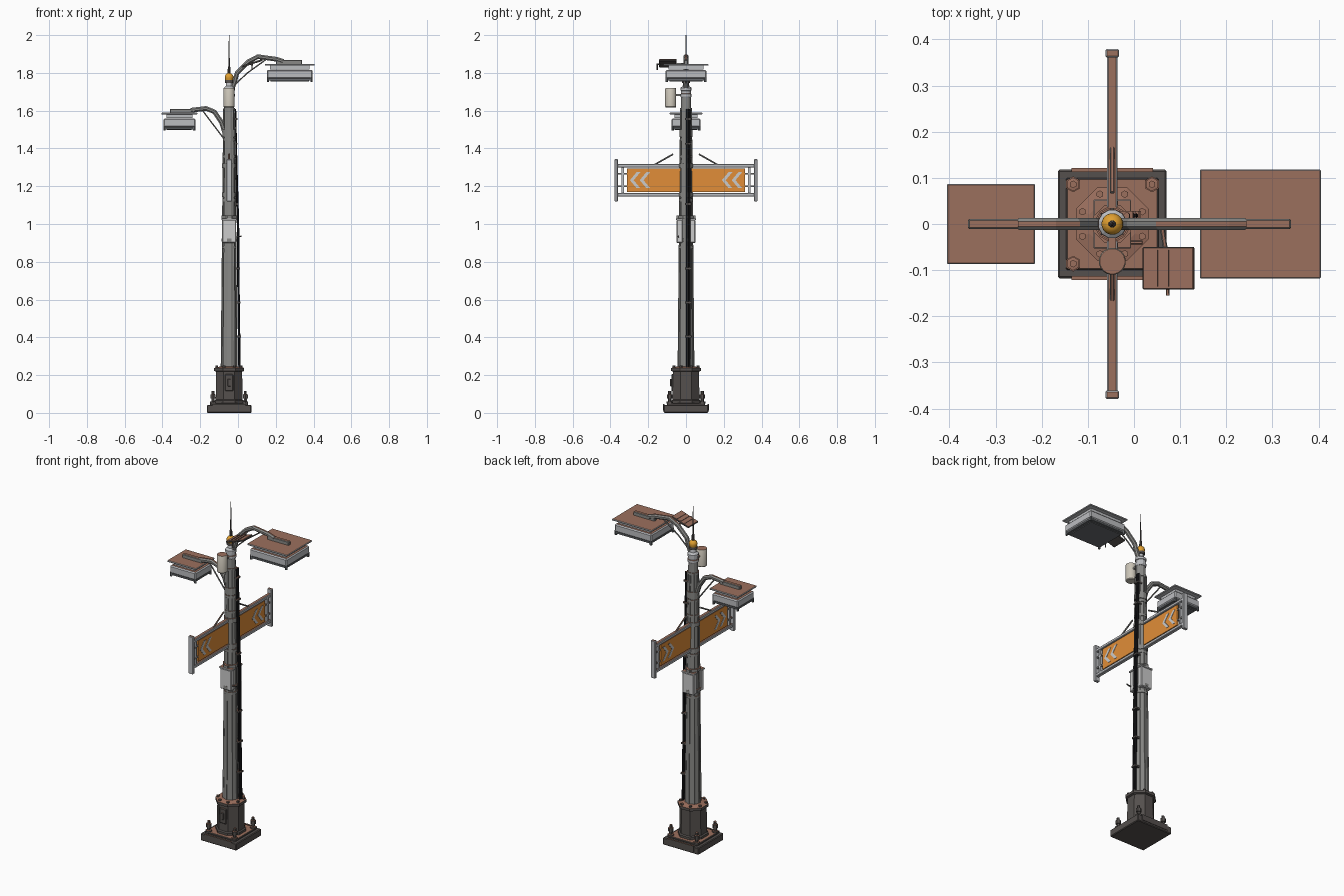
import bpy, bmesh, math
from mathutils import Vector, Matrix

if "Cube" in bpy.data.objects:
    bpy.data.objects.remove(bpy.data.objects["Cube"])

PX = -0.047  # pole axis


def mat(name, r, g, b):
    m = bpy.data.materials.new(name)
    m.diffuse_color = (r, g, b, 1)
    m.use_nodes = True
    m.node_tree.nodes["Principled BSDF"].inputs["Base Color"].default_value = m.diffuse_color
    return m


IRON = mat("dark_iron", 0.09, 0.08, 0.075)
STEEL = mat("pole_grey", 0.25, 0.25, 0.24)
LIGHT = mat("light_grey", 0.5, 0.51, 0.53)
WHITE = mat("box_white", 0.6, 0.6, 0.58)
BEIGE = mat("beige", 0.6, 0.56, 0.48)
ORANGE = mat("sign_orange", 0.75, 0.27, 0.04)
AMBER = mat("beacon_amber", 0.75, 0.35, 0.03)
BLACK = mat("cable_black", 0.012, 0.012, 0.014)
LENS = mat("lens_grey", 0.14, 0.15, 0.16)
RUST = mat("rusty_top", 0.33, 0.16, 0.11)
NO_RUST = {"base_plate", "beacon"}


def finish(name, bm, m, smooth=False):
    bmesh.ops.recalc_face_normals(bm, faces=bm.faces)
    me = bpy.data.meshes.new(name)
    bm.to_mesh(me)
    bm.free()
    me.materials.append(m)
    ob = bpy.data.objects.new(name, me)
    bpy.context.collection.objects.link(ob)
    if smooth:
        bpy.ops.object.select_all(action='DESELECT')
        ob.select_set(True)
        bpy.context.view_layer.objects.active = ob
        bpy.ops.object.shade_smooth_by_angle(angle=math.radians(35))
    return ob


def box(name, lo, hi, m, bevel=0.0, rot=None):
    bm = bmesh.new()
    bmesh.ops.create_cube(bm, size=1)
    lo, hi = Vector(lo), Vector(hi)
    bmesh.ops.scale(bm, vec=hi - lo, verts=bm.verts)
    if bevel:
        bmesh.ops.bevel(bm, geom=bm.edges[:], offset=bevel, segments=1, affect='EDGES')
    if rot:
        bmesh.ops.transform(bm, matrix=rot, verts=bm.verts)
    bmesh.ops.translate(bm, vec=(lo + hi) / 2, verts=bm.verts)
    return finish(name, bm, m)


def lathe(name, prof, n, m, x=PX, y=0.0, smooth=False):
    """Revolve (radius, z) points about a vertical axis, with a flat facing front."""
    bm = bmesh.new()
    rings = [[bm.verts.new((x + r / math.cos(math.pi / n) * math.cos(a), y + r / math.cos(math.pi / n) * math.sin(a), z))
              for a in [2 * math.pi * (i + 0.5) / n for i in range(n)]] for r, z in prof]
    for a, b in zip(rings, rings[1:]):
        for i in range(n):
            bm.faces.new((a[i], a[(i + 1) % n], b[(i + 1) % n], b[i]))
    bm.faces.new(rings[0])
    bm.faces.new(rings[-1])
    return finish(name, bm, m, smooth)


def tube(name, pts, r, m, n=8, smooth=False):
    """Sweep a regular n-gon along a path."""
    pts = [Vector(p) for p in pts]
    bm = bmesh.new()
    rings = []
    for i, p in enumerate(pts):
        t = (pts[min(i + 1, len(pts) - 1)] - pts[max(i - 1, 0)]).normalized()
        u = t.cross(Vector((0, 1, 0)) if abs(t.y) < 0.7 else Vector((1, 0, 0))).normalized()
        v = t.cross(u)
        rings.append([bm.verts.new(p + (u * math.cos(a) + v * math.sin(a)) * r)
                      for a in [2 * math.pi * (k + 0.5) / n for k in range(n)]])
    for a, b in zip(rings, rings[1:]):
        for i in range(n):
            bm.faces.new((a[i], a[(i + 1) % n], b[(i + 1) % n], b[i]))
    bm.faces.new(rings[0])
    bm.faces.new(rings[-1])
    return finish(name, bm, m, smooth)


# Base plates, bolts and octagonal pedestal
box("base_plate", (-0.165, -0.118, 0), (0.071, 0.118, 0.042), IRON, 0.004)
box("base_pad", (-0.147, -0.1, 0.04), (0.053, 0.1, 0.052), IRON, 0.003)
for s in (-1, 1):
    box("base_edge_bar", (-0.135, s * 0.117 - 0.004, 0.012), (0.041, s * 0.117 + 0.004, 0.046), IRON)
    for bx in (-0.132, 0.039):
        lathe("anchor_bolt", [(0.015, 0.05), (0.015, 0.06), (0.008, 0.061), (0.008, 0.075), (0.013, 0.076),
                              (0.013, 0.098), (0.007, 0.099), (0.007, 0.115)], 6, IRON, bx, s * 0.086)
lathe("pedestal", [(0.078, 0.05), (0.078, 0.065), (0.071, 0.07), (0.069, 0.218), (0.079, 0.222),
                   (0.079, 0.238), (0.05, 0.245)], 8, IRON)
for k in range(8):
    a = math.pi * (k + 0.5) / 4
    lathe("flange_bolt", [(0.007, 0.236), (0.007, 0.25)], 6, IRON, PX + 0.07 * math.cos(a), 0.07 * math.sin(a))
box("access_door", (PX - 0.022, -0.078, 0.115), (PX + 0.022, -0.066, 0.205), IRON, 0.004)
box("door_handle", (PX - 0.008, -0.084, 0.14), (PX + 0.008, -0.076, 0.18), IRON, 0.002)

# Tapered pole with vertical ribs and collars
lathe("pole", [(0.04, 0.235), (0.034, 0.95), (0.027, 1.6), (0.025, 1.69)], 12, STEEL, smooth=False)
for k in range(8):
    c, s = math.cos(math.pi * k / 4), math.sin(math.pi * k / 4)
    tube("pole_rib", [(PX + 0.041 * c, 0.041 * s, 0.24), (PX + 0.028 * c, 0.028 * s, 1.61)], 0.005, STEEL, 4)
for z, r in ((0.87, 0.039), (1.12, 0.036), (1.35, 0.034), (1.44, 0.033), (1.6, 0.031)):
    lathe("pole_band", [(r, z), (r, z + 0.014)], 12, STEEL)
lathe("pole_cap", [(0.027, 1.67), (0.03, 1.675), (0.03, 1.688), (0.026, 1.69), (0.026, 1.705), (0.03, 1.707),
                   (0.03, 1.72), (0.018, 1.73), (0.014, 1.752)], 12, LIGHT)

# Warning beacon and antenna
lathe("beacon_seat", [(0.022, 1.747), (0.022, 1.762)], 12, IRON)
lathe("beacon", [(0.02, 1.76)] + [(0.023 * math.cos(a), 1.777 + 0.023 * math.sin(a))
      for a in [math.radians(d) for d in (-20, 0, 20, 40, 60, 80)]], 16, AMBER, smooth=True)
lathe("antenna", [(0.008, 1.79), (0.007, 1.83), (0.004, 1.835), (0.0015, 2.0)], 8, IRON)

# Front canister
lathe("canister", [(0.026, 1.617), (0.029, 1.621), (0.029, 1.715), (0.027, 1.719)], 20, BEIGE, PX, -0.081, True)
box("canister_bracket", (PX - 0.008, -0.06, 1.678), (PX + 0.008, -0.02, 1.688), STEEL)

# Equipment boxes with clamp bands
for s in (-1, 1):
    y0, y1 = sorted((s * 0.018, s * 0.05))
    box("equipment_box", (PX - 0.037, y0, 0.9), (PX + 0.037, y1, 1.022), WHITE, 0.004)
    box("box_lid", (PX - 0.041, y0 - 0.003, 1.02), (PX + 0.041, y1 + 0.003, 1.03), WHITE, 0.002)
for z in (0.908, 1.03):
    lathe("box_clamp", [(0.041, z), (0.041, z + 0.016)], 8, STEEL)
    for s in (-1, 1):
        box("clamp_lug", (PX - 0.012, s * 0.045 - 0.006, z), (PX + 0.012, s * 0.045 + 0.006, z + 0.016), STEEL)
tube("box_latch", [(PX + 0.03, -0.04, 0.93), (PX + 0.065, -0.04, 0.935)], 0.004, IRON, 6)

# Cables with clips on the right side
for y, r in ((0.018, 0.007), (0.004, 0.005)):
    tube("cable", [(-0.016, y, 1.61), (-0.009, y, 1.3), (0.0, y, 1.0), (0.003, y, 0.6), (0.008, y, 0.235)], r, BLACK, 8, True)
for z in (0.4, 0.58, 0.76, 1.1, 1.42, 1.55):
    x = 0.007 - (z - 0.24) * 0.0165
    box("cable_clip", (x - 0.02, -0.004, z), (x + 0.011, 0.028, z + 0.01), IRON)


# Lamp heads on bent arms
def lamp(name, x0, x1, hy, z, arm, strut, end):
    def slab(part, inset, lo, hi, m, bevel=0.0):
        box(name + part, (x0 + inset, -hy + inset, z + lo), (x1 - inset, hy - inset, z + hi), m, bevel)
    slab("_panel", 0, 0, 0.009, LIGHT, 0.002)
    slab("_neck", 0.026, -0.02, 0.001, LIGHT)
    slab("_body", 0.01, -0.068, -0.022, LIGHT, 0.006)
    slab("_rim", 0.014, -0.079, -0.066, LENS, 0.002)
    slab("_lens", 0.03, -0.083, -0.077, LENS)
    for cx in (x0 + 0.016, x1 - 0.016):
        for cy in (-hy + 0.016, hy - 0.016):
            lathe(name + "_corner_foot", [(0.006, z - 0.086), (0.006, z - 0.06)], 6, LENS, cx, cy)
    tube(name + "_arm", [(x, 0, h) for x, h in arm], 0.0135, STEEL)
    tube(name + "_arm_strut", [(x, 0, h) for x, h in strut], 0.004, STEEL, 6)
    box(name + "_mount", (end[0], -0.011, z + 0.006), (end[1], 0.011, z + 0.03), STEEL, 0.003)


lamp("upper_lamp", 0.143, 0.405, 0.118, 1.838,
     [(-0.04, 1.70), (-0.02, 1.745), (-0.005, 1.80), (0.055, 1.86), (0.105, 1.886), (0.205, 1.872), (0.24, 1.86)],
     [(-0.025, 1.73), (0.05, 1.8), (0.15, 1.872)], (0.2, 0.34))
lamp("lower_lamp", -0.405, -0.215, 0.087, 1.58,
     [(-0.055, 1.45), (-0.072, 1.49), (-0.088, 1.54), (-0.125, 1.594), (-0.17, 1.612), (-0.25, 1.602)],
     [(-0.07, 1.445), (-0.187, 1.6)], (-0.36, -0.23))
lathe("arm_collar", [(0.034, 1.46), (0.034, 1.5)], 12, STEEL)

# Tilted small solar panel beside the upper arm
tilt = Matrix.Rotation(math.radians(-18), 4, 'Y')
box("solar_panel", (0.017, -0.142, 1.846), (0.133, -0.05, 1.856), IRON, 0.002, tilt)
for dx in (-0.025, 0.0, 0.025):
    c = Vector((0.075, -0.096, 1.851)) + tilt @ Vector((dx, 0, 0.006))
    box("solar_slat", c - Vector((0.002, 0.04, 0.002)), c + Vector((0.002, 0.04, 0.002)), IRON, 0, tilt)
tube("solar_bracket", [(0.06, 0, 1.85), (0.075, -0.1, 1.843)], 0.005, STEEL, 6)
tube("solar_pin", [(0.073, -0.135, 1.845), (0.073, -0.155, 1.845)], 0.004, IRON, 6)
tube("solar_lead", [(0.073, -0.152, 1.848), (0.073, -0.152, 1.815)], 0.003, IRON, 6)

# Road sign: panel, rails, end posts and struts
box("sign_panel", (PX - 0.006, -0.312, 1.17), (PX + 0.006, 0.312, 1.295), ORANGE)
for z in (1.155, 1.308):
    box("sign_rail", (PX - 0.011, -0.365, z - 0.009), (PX + 0.011, 0.365, z + 0.009), LIGHT, 0.003)
for s in (-1, 1):
    box("sign_end_post", (PX - 0.015, s * 0.37 - 0.009, 1.12), (PX + 0.015, s * 0.37 + 0.009, 1.343), LIGHT, 0.003)
    box("sign_side_frame", (PX - 0.008, s * 0.335 - 0.006, 1.15), (PX + 0.008, s * 0.335 + 0.006, 1.31), LIGHT)
    for z in (1.2, 1.265):
        box("sign_tab", (PX - 0.006, s * 0.34 - 0.03, z - 0.004), (PX + 0.006, s * 0.34 + 0.03, z + 0.004), STEEL)
    tube("sign_strut", [(PX, s * 0.165, 1.315), (PX, s * 0.068, 1.37)], 0.005, STEEL, 6)
for z in (1.155, 1.308):
    lathe("sign_clamp", [(0.037, z - 0.012), (0.037, z + 0.012)], 12, STEEL)

# Chevrons pointing to -y on both sign faces
for s in (-1, 1):
    for y in (-0.297, -0.245, 0.19, 0.242):
        bm = bmesh.new()
        shape = [(0, 0), (0.035, 0.042), (0.055, 0.042), (0.02, 0), (0.055, -0.042), (0.035, -0.042)]
        a, b = [[bm.verts.new((PX + s * d, y + p, 1.232 + q)) for p, q in shape] for d in (0.005, 0.008)]
        for i, j in ((0, 3), (3, 0)):
            pick = (0, 1, 2, 3) if i == 0 else (0, 3, 4, 5)
            bm.faces.new([b[k] for k in pick])
            bm.faces.new([a[k] for k in reversed(pick)])
        for k in range(6):
            bm.faces.new((a[k], a[(k + 1) % 6], b[(k + 1) % 6], b[k]))
        finish("chevron", bm, WHITE)

# Rust tint on upward-facing faces
for ob in bpy.data.objects:
    if ob.name not in NO_RUST:
        ob.data.materials.append(RUST)
        for p in ob.data.polygons:
            if p.normal.z > 0.85:
                p.material_index = 1
